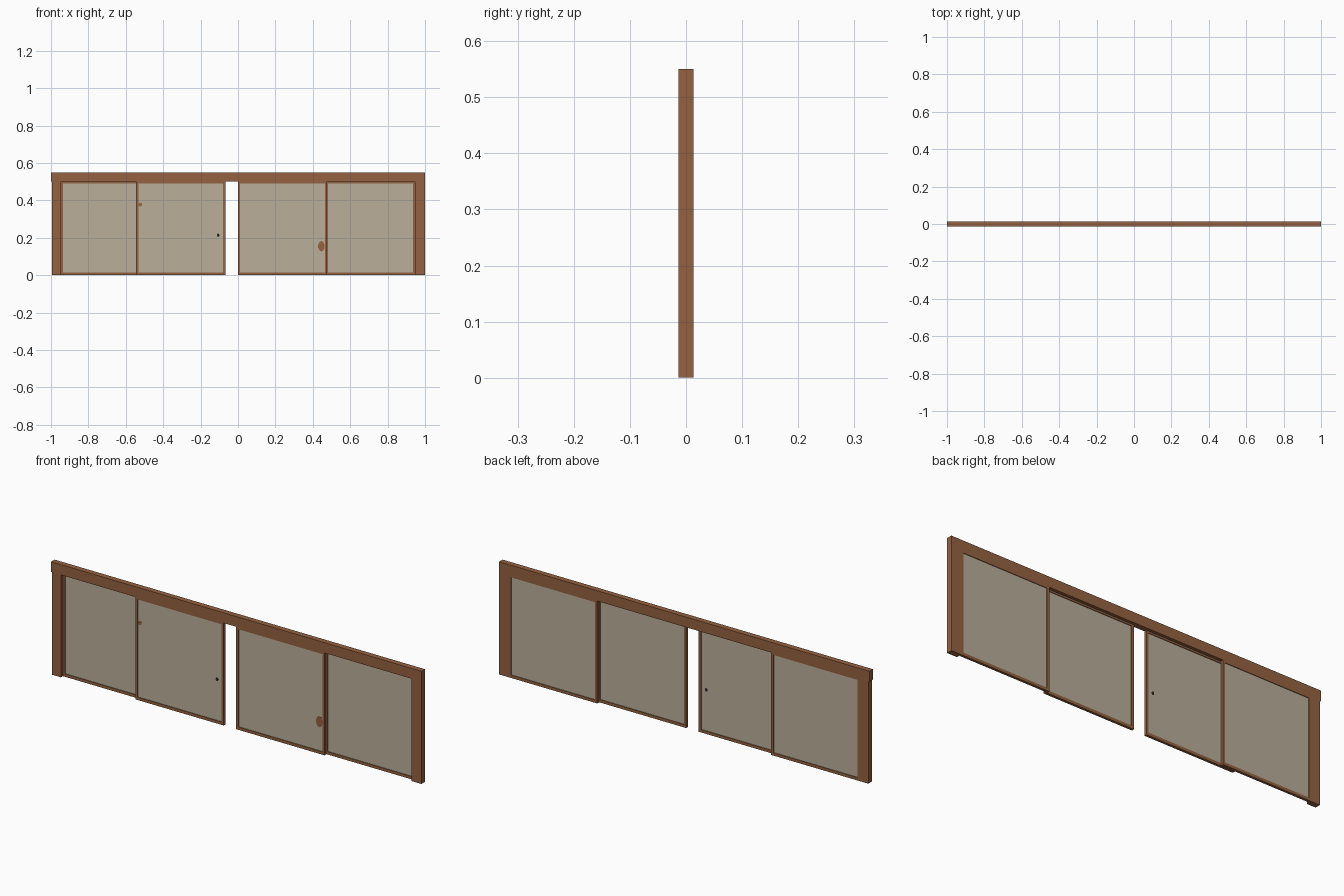
import bpy, bmesh, math
from mathutils import Matrix, Vector

if "Cube" in bpy.data.objects:
    bpy.data.objects.remove(bpy.data.objects["Cube"])


def material(name, rgb):
    m = bpy.data.materials.new(name)
    m.diffuse_color = (*rgb, 1)
    m.use_nodes = True
    m.node_tree.nodes["Principled BSDF"].inputs["Base Color"].default_value = m.diffuse_color
    return m


wood = material("brown wood", (0.30, 0.122, 0.053))
paper = material("beige paper", (0.49, 0.425, 0.325))
dark = material("dark mark", (0.02, 0.015, 0.012))


def finish(name, bm, mat):
    me = bpy.data.meshes.new(name)
    bm.to_mesh(me)
    bm.free()
    me.materials.append(mat)
    ob = bpy.data.objects.new(name, me)
    bpy.context.collection.objects.link(ob)
    return ob


def boxes(name, spans, mat):
    """One object from boxes given as (x0, x1, y0, y1, z0, z1)."""
    bm = bmesh.new()
    for x0, x1, y0, y1, z0, z1 in spans:
        centre = Vector(((x0 + x1) / 2, (y0 + y1) / 2, (z0 + z1) / 2))
        size = Matrix.Diagonal((x1 - x0, y1 - y0, z1 - z0, 1))
        bmesh.ops.create_cube(bm, size=1, matrix=Matrix.Translation(centre) @ size)
    return finish(name, bm, mat)


def spot(name, x, y, z, rx, rz, mat):
    """Thin round mark lying on a paper sheet."""
    bm = bmesh.new()
    turn = Matrix.Rotation(math.pi / 2, 4, 'X')
    bmesh.ops.create_cone(bm, cap_ends=True, segments=10, radius1=1, radius2=1, depth=1,
                          matrix=Matrix.Translation((x, y, z))
                          @ Matrix.Diagonal((rx, 0.0006, rz, 1)) @ turn)
    return finish(name, bm, mat)


D = 0.0137   # half depth of the doorway
H = 0.50     # door height
W = 0.477    # door width
T = 0.0125   # door thickness

# Surrounding frame
boxes("lintel", [(-1, 1, -D, D, H, 0.55)], wood)
boxes("left_post", [(-0.994, -0.947, -D, D, 0, H)], wood)
boxes("right_post", [(0.947, 1, -D, D, 0, H)], wood)


# Sliding doors: slim wooden border around a recessed sheet
def door(name, x0, y0):
    x1, y1, s, r = x0 + W, y0 + T, 0.012, 0.009
    boxes(name + "_border", [
        (x0, x0 + s, y0, y1, 0, H), (x1 - s, x1, y0, y1, 0, H),
        (x0 + s, x1 - s, y0, y1, 0, 0.014), (x0 + s, x1 - s, y0, y1, H - r, H)], wood)
    ym = (y0 + y1) / 2
    boxes(name + "_sheet", [(x0 + s, x1 - s, ym - 0.003, ym + 0.003, 0.014, H - r)], paper)


front, back = -D, D - T
door("outer_left_door", -0.947, back)
door("inner_left_door", -0.545, front)
door("inner_right_door", 0.0, front)
door("outer_right_door", 0.947 - W, back)

# Small marks on the sheets
sheet_front = front + T / 2 - 0.003
sheet_back = front + T / 2 + 0.003
spot("stain_right", 0.446, sheet_front, 0.155, 0.018, 0.028, wood)
spot("stain_left", -0.523, sheet_front, 0.378, 0.01, 0.01, wood)
spot("pull_front", -0.106, sheet_front, 0.214, 0.007, 0.009, dark)
spot("pull_back", -0.106, sheet_back, 0.214, 0.007, 0.009, dark)
